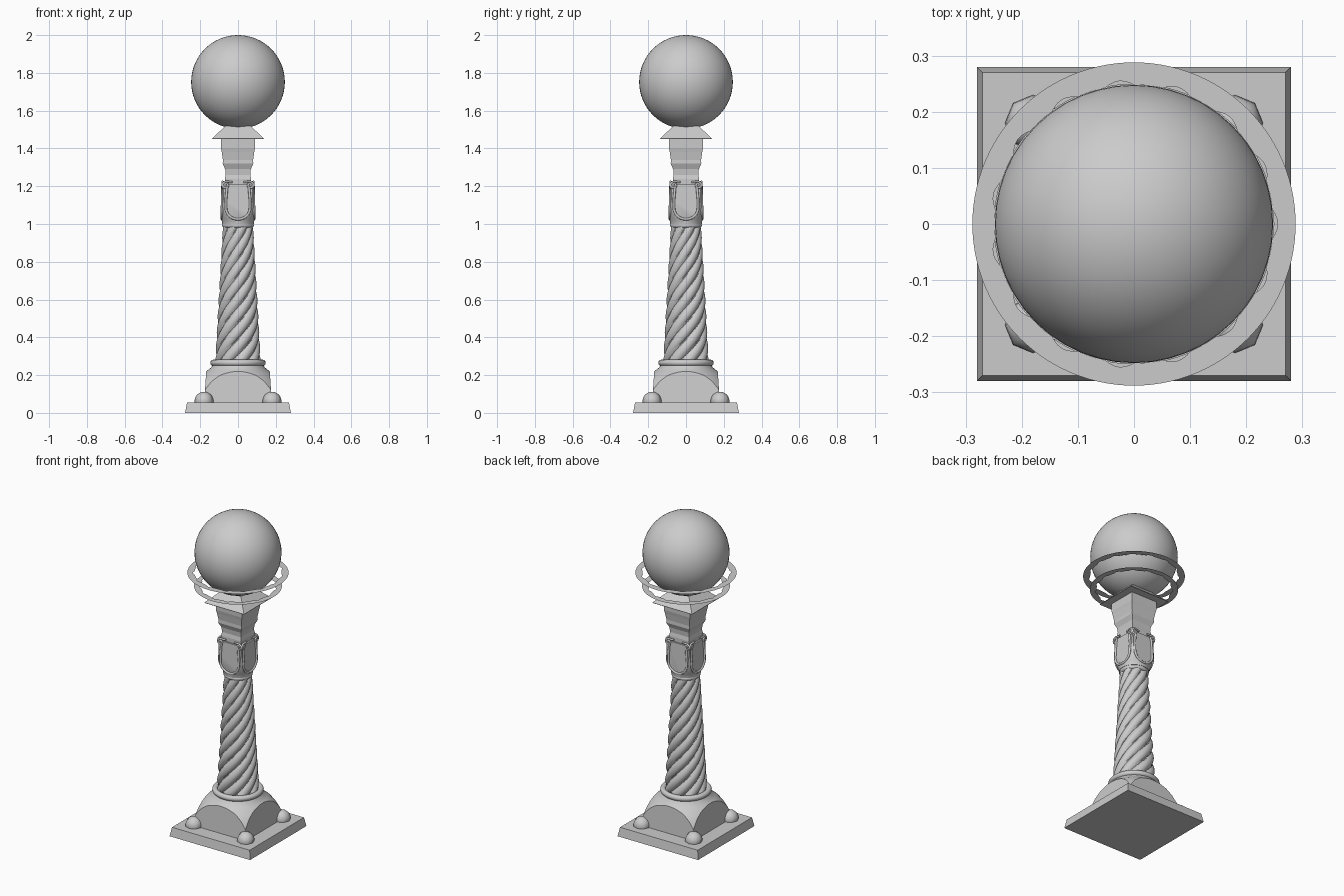
import bpy, bmesh
from math import sin, cos, pi, sqrt, radians

if "Cube" in bpy.data.objects:
    bpy.data.objects.remove(bpy.data.objects["Cube"])


def finish(name, bm, smooth=True, recalc=True):
    if recalc:
        bmesh.ops.recalc_face_normals(bm, faces=bm.faces)
    me = bpy.data.meshes.new(name)
    bm.to_mesh(me)
    bm.free()
    ob = bpy.data.objects.new(name, me)
    bpy.context.collection.objects.link(ob)
    if smooth:
        shade(ob)
    return ob


def shade(ob, angle=35):
    bpy.ops.object.select_all(action='DESELECT')
    ob.select_set(True)
    bpy.context.view_layer.objects.active = ob
    bpy.ops.object.shade_smooth_by_angle(angle=radians(angle))


def loft(name, zs, radius, seg, phase=0.0, smooth=True):
    """Closed solid from stacked rings; radius(i, angle) gives the outline."""
    bm = bmesh.new()
    rings = []
    for i, z in enumerate(zs):
        ring = []
        for k in range(seg):
            a = phase + 2 * pi * k / seg
            r = radius(i, a)
            ring.append(bm.verts.new((r * cos(a), r * sin(a), z)))
        rings.append(ring)
    for lo, hi in zip(rings, rings[1:]):
        for k in range(seg):
            n = (k + 1) % seg
            bm.faces.new((lo[k], lo[n], hi[n], hi[k]))
    bm.faces.new(rings[0][::-1])
    bm.faces.new(rings[-1])
    return finish(name, bm, smooth)


def turned(name, prof, seg=64):
    return loft(name, [p[1] for p in prof], lambda i, a: prof[i][0], seg)


def square(name, prof):
    return loft(name, [p[1] for p in prof],
                lambda i, a: prof[i][0] * sqrt(2), 4, pi / 4, False)


def intersect(ob, cutter):
    """Keep the common volume of the two solids."""
    mod = ob.modifiers.new("common", 'BOOLEAN')
    mod.operation = 'INTERSECT'
    mod.solver = 'EXACT'
    mod.object = cutter
    bpy.context.view_layer.objects.active = ob
    bpy.ops.object.modifier_apply(modifier=mod.name)
    bpy.data.objects.remove(cutter)
    shade(ob, 30)


def torus(name, major, minor, z):
    bpy.ops.mesh.primitive_torus_add(major_radius=major, minor_radius=minor,
                                     major_segments=48, minor_segments=12,
                                     location=(0, 0, z))
    ob = bpy.context.object
    ob.name = name
    shade(ob, 60)


def tube(name, pts, r, turn):
    cu = bpy.data.curves.new(name, 'CURVE')
    cu.dimensions = '3D'
    cu.bevel_depth = r
    cu.bevel_resolution = 2
    cu.use_fill_caps = True
    sp = cu.splines.new('POLY')
    sp.points.add(len(pts) - 1)
    for p, c in zip(sp.points, pts):
        p.co = (*c, 1)
    ob = bpy.data.objects.new(name, cu)
    ob.rotation_euler.z = turn
    bpy.context.collection.objects.link(ob)


# plinth
square("plinth", [(.28, 0), (.27, .055)])

# pedestal: tapered block cut by a dome, leaving arched faces
ped = square("pedestal", [(.18, .05), (.165, .262)])
intersect(ped, turned("dome_cutter", [
    (.262, .04), (.257, .09), (.243, .13), (.22, .168), (.195, .198),
    (.165, .222), (.14, .242), (.128, .27)]))

# corner studs on the plinth
for sx in (-1, 1):
    for sy in (-1, 1):
        bpy.ops.mesh.primitive_uv_sphere_add(segments=8, ring_count=12, radius=.05,
                                             location=(sx * .18, sy * .18, .062))
        stud = bpy.context.object
        stud.name = "corner_stud"
        shade(stud, 50)

# rings at both ends of the shaft
torus("lower_ring", .13, .017, .265)
torus("upper_ring", .07, .014, .993)

# rope-twisted shaft with eight strands
N, STEPS, Z0, Z1 = 8, 110, .265, .995


def strand(i, a):
    t = i / STEPS
    outer = .122 + (.08 - .122) * t
    twist = 2 * pi * 1.08 * t
    return outer * (.81 + .19 * sqrt(abs(cos(N / 2 * (a - twist)))))


shaft = loft("twisted_shaft", [Z0 + (Z1 - Z0) * i / STEPS for i in range(STEPS + 1)],
             strand, 96)

# capital: block cut by a flaring bowl, leaving shield-shaped faces
cap = square("capital_block", [(.086, 1.0), (.08, 1.21)])
intersect(cap, turned("bowl_cutter", [
    (.083, .99), (.086, 1.015), (.093, 1.03), (.101, 1.055),
    (.108, 1.09), (.112, 1.13), (.112, 1.22)]))

# shield rims and scrolls, one set per side
for k in range(4):
    turn = k * pi / 2
    rim = [(-.058, -.082, 1.2), (-.064, -.083, 1.13)]
    rim += [(-.064 * cos(a), -.085, 1.085 - .06 * sin(a))
            for a in [pi * j / 16 for j in range(17)]]
    rim += [(.064, -.083, 1.13), (.058, -.082, 1.2)]
    tube("shield_rim", rim, .007, turn)
    for s in (-1, 1):
        curl = []
        for j in range(25):
            a = j * pi / 9
            r = .019 - .0006 * j
            curl.append((s * (.064 + r * sin(a)), -.082, 1.205 + r * cos(a)))
        tube("scroll", [(s * .03, -.078, 1.222)] + curl, .006, turn)

# square neck above the capital
square("neck", [(.07, 1.2), (.07, 1.238), (.065, 1.26), (.068, 1.29), (.081, 1.32),
                (.08, 1.34), (.086, 1.38), (.09, 1.40), (.091, 1.45)])

# sloped cap plate
square("cap_plate", [(.138, 1.45), (.138, 1.452), (.068, 1.518)])

# globe
bpy.ops.mesh.primitive_uv_sphere_add(segments=48, ring_count=32, radius=.248,
                                     location=(0, 0, 1.752))
bpy.context.object.name = "globe"
shade(bpy.context.object, 40)


# thin flat rings around the globe with a scalloped inner edge
def flat_ring(name, outer, inner, z, lobes=15, seg=180):
    bm = bmesh.new()
    a_ring, b_ring = [], []
    for k in range(seg):
        a = 2 * pi * k / seg
        r = inner + .008 * max(0, cos(lobes * a))
        a_ring.append(bm.verts.new((outer * cos(a), outer * sin(a), z)))
        b_ring.append(bm.verts.new((r * cos(a), r * sin(a), z)))
    for k in range(seg):
        n = (k + 1) % seg
        bm.faces.new((a_ring[k], a_ring[n], b_ring[n], b_ring[k]))
    finish(name, bm, False, False)


flat_ring("upper_globe_ring", .288, .248, 1.625)
flat_ring("lower_globe_ring", .25, .212, 1.54)
